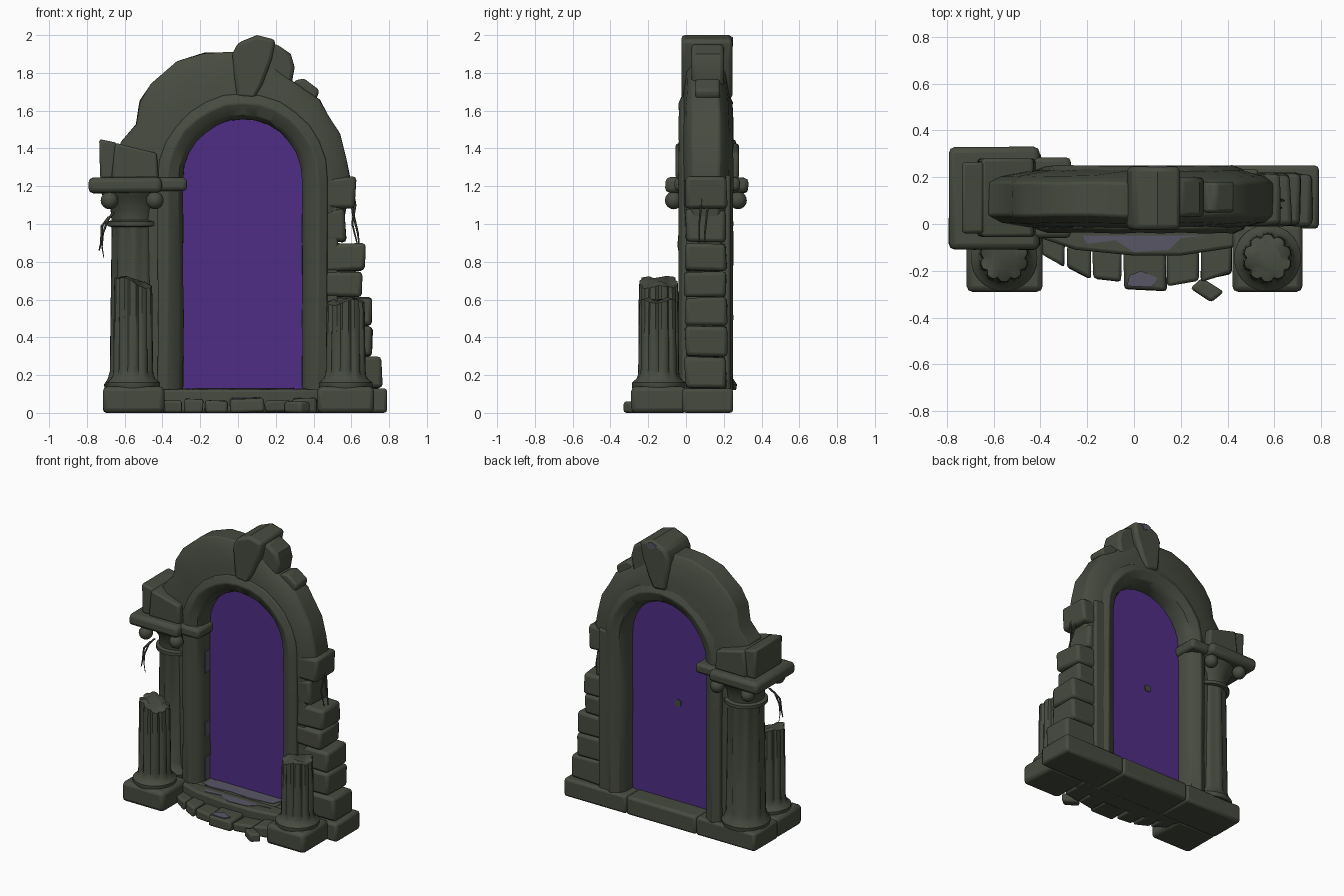
import bpy, bmesh, math, random
from mathutils import Vector

if "Cube" in bpy.data.objects:
    bpy.data.objects.remove(bpy.data.objects["Cube"])

random.seed(4)


def material(name, rgb):
    m = bpy.data.materials.new(name)
    m.diffuse_color = (*rgb, 1)
    m.use_nodes = True
    m.node_tree.nodes["Principled BSDF"].inputs["Base Color"].default_value = m.diffuse_color
    return m


STONE = material("dark_stone", (0.062, 0.070, 0.050))
PALE = material("pale_worn_stone", (0.095, 0.092, 0.130))
PURPLE = material("purple_door", (0.080, 0.027, 0.235))


def finish(name, bm, mat=STONE, bevel=0.014, jitter=0.0):
    for v in bm.verts:
        v.co += Vector([random.uniform(-jitter, jitter) for _ in range(3)])
        v.co.z = max(v.co.z, 0)
    bmesh.ops.recalc_face_normals(bm, faces=bm.faces[:])
    me = bpy.data.meshes.new(name)
    bm.to_mesh(me)
    bm.free()
    me.materials.append(mat)
    ob = bpy.data.objects.new(name, me)
    bpy.context.collection.objects.link(ob)
    if bevel:
        mod = ob.modifiers.new("worn_edges", 'BEVEL')
        mod.width, mod.segments, mod.limit_method = bevel, 2, 'ANGLE'
        mod.angle_limit = math.radians(40)
    return ob


def loft(name, rings, closed=False, caps=True, **kw):
    """Skin a list of equally long closed cross-sections."""
    bm = bmesh.new()
    rows = [[bm.verts.new(p) for p in r] for r in rings]
    n = len(rows[0])
    pairs = list(zip(rows, rows[1:])) + ([(rows[-1], rows[0])] if closed else [])
    for a, b in pairs:
        for i in range(n):
            j = (i + 1) % n
            bm.faces.new((a[i], a[j], b[j], b[i]))
    if caps and not closed:
        bm.faces.new(rows[0])
        bm.faces.new(rows[-1])
    return finish(name, bm, **kw)


def prism(name, pts, a, b, axis='y', **kw):
    put = (lambda p, d: (p[0], d, p[1])) if axis == 'y' else (lambda p, d: (p[0], p[1], d))
    return loft(name, [[put(p, d) for p in pts] for d in (a, b)], **kw)


def box(name, x, y, z, **kw):
    return prism(name, [(x[0], y[0]), (x[1], y[0]), (x[1], y[1]), (x[0], y[1])], *z, axis='z', **kw)


def column(name, cx, cy, profile, flutes=10, depth=0.0, slope=0.0, rough=0.0):
    """Turned shaft with flutes; the last rings follow a slanted break."""
    rings, seg = [], flutes * 4
    for k, (r, z, fl) in enumerate(profile):
        ring = []
        for i in range(seg):
            t = 2 * math.pi * i / seg
            rr = r * (1 - fl * depth * (0.5 + 0.5 * math.cos(flutes * t)) ** 3)
            x = rr * math.cos(t)
            dz = (slope * x + rough * math.sin(3 * t + cx * 9)) if k >= len(profile) - 2 else 0
            ring.append((cx + x, cy + rr * math.sin(t), z + dz))
        rings.append(ring)
    return loft(name, rings, bevel=0)


# Door opening outline with outward directions
CX, CZ, R = 0.025, 1.24, 0.315
path = [(CX - R, z, -1, 0) for z in (0.12, 0.5, 0.9)]
path += [(CX - R * math.cos(t), CZ + R * math.sin(t), -math.cos(t), math.sin(t))
         for t in [math.pi * i / 14 for i in range(15)]]
path += [(CX + R, z, 1, 0) for z in (0.9, 0.5, 0.12)]

# Inner moulding around the opening
section = [(0, 0.03), (0.025, -0.012), (0.085, -0.04), (0.135, -0.02),
           (0.135, 0.225), (0.085, 0.25), (0.025, 0.225), (0, 0.18)]
loft("arch_moulding", [[(x + nx * d, y, z + nz * d) for d, y in section] for x, z, nx, nz in path],
     bevel=0.006, jitter=0.003)

# Outer arch with a worn, uneven rim
rim = [(-0.6, 1.22), (-0.62, 1.43), (-0.54, 1.53), (-0.52, 1.65), (-0.46, 1.74), (-0.32, 1.86),
       (-0.18, 1.905), (-0.03, 1.91), (0.12, 1.88), (0.3, 1.75), (0.43, 1.66), (0.48, 1.57),
       (0.54, 1.48), (0.57, 1.35), (0.6, 1.22), (0.56, 1.02)]
section = [(0, -0.02), (0.35, -0.01), (0.8, 0.005), (1, 0.035),
           (1, 0.175), (0.8, 0.205), (0.35, 0.225), (0, 0.235)]
rings = []
for x, z in rim:
    p = Vector((x - CX, z - CZ))
    q = p.normalized() * 0.40
    rings.append([(CX + q.x + (p.x - q.x) * t, y, CZ + q.y + (p.y - q.y) * t) for t, y in section])
loft("outer_arch", rings, bevel=0.008, jitter=0.004)

# Keystone and broken chunks on top
prism("keystone", [(-0.03, 1.9), (0.0, 1.96), (0.1, 2.0), (0.2, 1.975), (0.18, 1.87), (0.13, 1.74),
                   (0.09, 1.66), (-0.01, 1.67)], -0.025, 0.245, bevel=0.02)
prism("keystone_chunk", [(0.1, 1.7), (0.15, 1.95), (0.2, 1.955), (0.28, 1.9), (0.3, 1.83), (0.28, 1.72)],
      0.03, 0.2, bevel=0.02)
prism("rim_chunk", [(0.28, 1.7), (0.3, 1.76), (0.35, 1.77), (0.43, 1.71), (0.42, 1.67), (0.36, 1.64)],
      0.05, 0.18)

# Jamb walls
box("left_wall", (-0.6, -0.32), (0.015, 0.2), (0.1, 1.3))
box("right_wall", (0.42, 0.53), (0.0, 0.235), (0.1, 1.26))

# Staggered bricks on the ruined right side
for z0, z1, x1 in [(0.125, 0.3, 0.76), (0.3, 0.46, 0.71), (0.46, 0.61, 0.71), (0.61, 0.75, 0.66),
                   (0.75, 0.9, 0.67), (0.9, 1.08, 0.57), (1.08, 1.25, 0.62)]:
    box("brick", (0.44, x1), (-0.005, 0.215), (z0 + 0.002, z1 - 0.002), bevel=0.02, jitter=0.008)

# Foundation: three long blocks
for x0, x1 in [(-0.715, -0.25), (-0.25, 0.3), (0.3, 0.79)]:
    box("foundation_block", (x0, x1), (-0.02, 0.25), (0, 0.13), bevel=0.018)

# Plinths and broken front columns
for side, cx, x0, x1, top, slope in [("left", -0.555, -0.715, -0.39, 0.69, -0.3),
                                     ("right", 0.57, 0.42, 0.72, 0.585, 0.08)]:
    box(side + "_plinth", (x0, x1), (-0.29, 0.0), (0, 0.14), bevel=0.025)
    column(side + "_broken_column", cx, -0.145,
           [(0.135, 0.12, 0), (0.142, 0.14, 0), (0.142, 0.16, 0), (0.118, 0.18, 0), (0.11, 0.2, 0.4),
            (0.108, 0.23, 1), (0.105, top - 0.07, 1), (0.102, top, 1), (0.06, top + 0.012, 0)],
           depth=0.14, slope=slope, rough=0.012)

# Tall left column with bell capital
column("tall_column", -0.55, 0.11,
       [(0.155, 0.12, 0), (0.16, 0.15, 0), (0.14, 0.18, 0), (0.132, 0.22, 1), (0.122, 0.97, 1),
        (0.122, 0.985, 0), (0.142, 0.99, 0), (0.142, 1.012, 0), (0.12, 1.02, 0), (0.125, 1.08, 0),
        (0.16, 1.14, 0), (0.185, 1.18, 0)], depth=0.1)
for x in (-0.68, -0.44):
    for y in (-0.065, 0.275):
        bm = bmesh.new()
        bmesh.ops.create_uvsphere(bm, u_segments=12, v_segments=8, radius=0.047)
        bmesh.ops.translate(bm, verts=bm.verts[:], vec=(x, y, 1.125))
        finish("capital_scroll", bm, bevel=0)
box("abacus", (-0.79, -0.405), (-0.11, 0.33), (1.165, 1.245), bevel=0.025, jitter=0.004)
box("abacus_return", (-0.46, -0.27), (-0.06, 0.285), (1.175, 1.245), bevel=0.02)
prism("entablature_end", [(-0.73, 1.24), (-0.735, 1.45), (-0.64, 1.43), (-0.66, 1.24)], -0.04, 0.265)
prism("entablature_block", [(-0.67, 1.24), (-0.65, 1.43), (-0.43, 1.375), (-0.42, 1.24)], -0.055, 0.28)

# Curved step with a ring of rubble stones
prism("step", [(-0.42, 0.0), (-0.4, -0.06), (-0.25, -0.11), (0, -0.135), (0.2, -0.135), (0.43, -0.1),
               (0.43, 0.0)], 0, 0.125, axis='z')
edge = [(-0.4, -0.13), (-0.29, -0.185), (-0.18, -0.235), (-0.05, -0.25), (0.14, -0.265),
        (0.28, -0.245), (0.42, -0.21)]
for i, ((ax, ay), (bx, by)) in enumerate(zip(edge, edge[1:])):
    out = -0.025 if i == 3 else 0
    prism("rubble_stone", [(ax + 0.004, ay + out), (bx - 0.004, by + out), (bx - 0.004, -0.04), (ax + 0.004, -0.04)],
          0, 0.065 + 0.012 * (i % 2), axis='z', jitter=0.006)
prism("loose_stone", [(0.24, -0.275), (0.33, -0.335), (0.385, -0.29), (0.29, -0.23)], 0, 0.06, axis='z')

# Door panel, cracked into pieces on the back side
door_pts = [(x + nx * 0.01, z) for x, z, nx, nz in path]
prism("door", door_pts, 0.10, 0.112, mat=PURPLE, bevel=0)
cracks = [((0.34, 0.93), (-0.29, 0.13), 0.115), ((-0.02, 1.56), (-0.2, 1.05), 0.114)]
for (ax, az), (bx, bz), depth in cracks:
    bm = bmesh.new()
    bm.faces.new([bm.verts.new((x, depth, z)) for x, z in door_pts])
    bmesh.ops.bisect_plane(bm, geom=bm.verts[:] + bm.edges[:] + bm.faces[:], plane_co=(ax, 0, az),
                           plane_no=(az - bz, 0, bx - ax), clear_inner=True)
    finish("door_cracked_piece", bm, mat=PURPLE, bevel=0)
prism("door_stud", [(-0.02 + 0.026 * math.cos(t), 0.83 + 0.026 * math.sin(t))
                    for t in [math.pi * i / 5 for i in range(10)]], 0.112, 0.121, mat=STONE, bevel=0)

# Pale worn patches as thin plates
prism("worn_sill", [(-0.27, 0.09), (-0.27, 0.0), (-0.2, -0.015), (-0.05, 0.0), (0.1, -0.012),
                    (0.27, 0.005), (0.3, 0.09)], 0.129, 0.133, axis='z', mat=PALE, bevel=0)
prism("worn_step", [(-0.22, -0.05), (-0.2, -0.085), (-0.08, -0.07), (0.0, -0.12), (0.15, -0.11),
                    (0.2, -0.06), (0.3, -0.05)], 0.122, 0.128, axis='z', mat=PALE, bevel=0)
prism("worn_stone_top", [(-0.03, -0.265), (0.08, -0.27), (0.1, -0.23), (0.03, -0.2), (-0.02, -0.22)],
      0.077, 0.083, axis='z', mat=PALE, bevel=0)
prism("worn_keystone", [(0.06, 1.975), (0.1, 1.99), (0.14, 1.975), (0.12, 1.94), (0.08, 1.95)],
      0.244, 0.249, mat=PALE, bevel=0)
for x, s in ((-0.29, 1), (0.34, -1)):
    for z0, z1 in ((0.14, 0.3), (0.45, 0.55), (0.9, 1.05)):
        box("worn_jamb", (x - 0.003 * s, x + 0.004 * s), (0.04, 0.095), (z0, z1), mat=PALE, bevel=0)

# Hanging roots
roots = [[(-0.66, 0.0, 1.06), (-0.69, -0.02, 1.02), (-0.715, -0.03, 0.95), (-0.72, -0.03, 0.88), (-0.71, -0.03, 0.82)],
         [(-0.68, -0.01, 1.04), (-0.72, -0.03, 0.99), (-0.725, -0.04, 0.9), (-0.735, -0.04, 0.86)],
         [(0.6, 0.09, 1.2), (0.62, 0.08, 1.1), (0.605, 0.07, 1.0), (0.63, 0.07, 0.9)],
         [(0.6, 0.12, 1.15), (0.61, 0.11, 1.05), (0.635, 0.1, 0.95), (0.64, 0.1, 0.9)]]
for pts in roots:
    rings = []
    for i, (x, y, z) in enumerate(pts):
        r = 0.009 - 0.0018 * i
        rings.append([(x + r * math.cos(t), y + r * math.sin(t), z)
                      for t in [math.pi * k / 3 for k in range(6)]])
    loft("hanging_root", rings, bevel=0)

# Smooth shading with sharp edges kept
for ob in bpy.context.scene.objects:
    ob.select_set(True)
    bpy.context.view_layer.objects.active = ob
bpy.ops.object.shade_smooth_by_angle(angle=math.radians(35))
